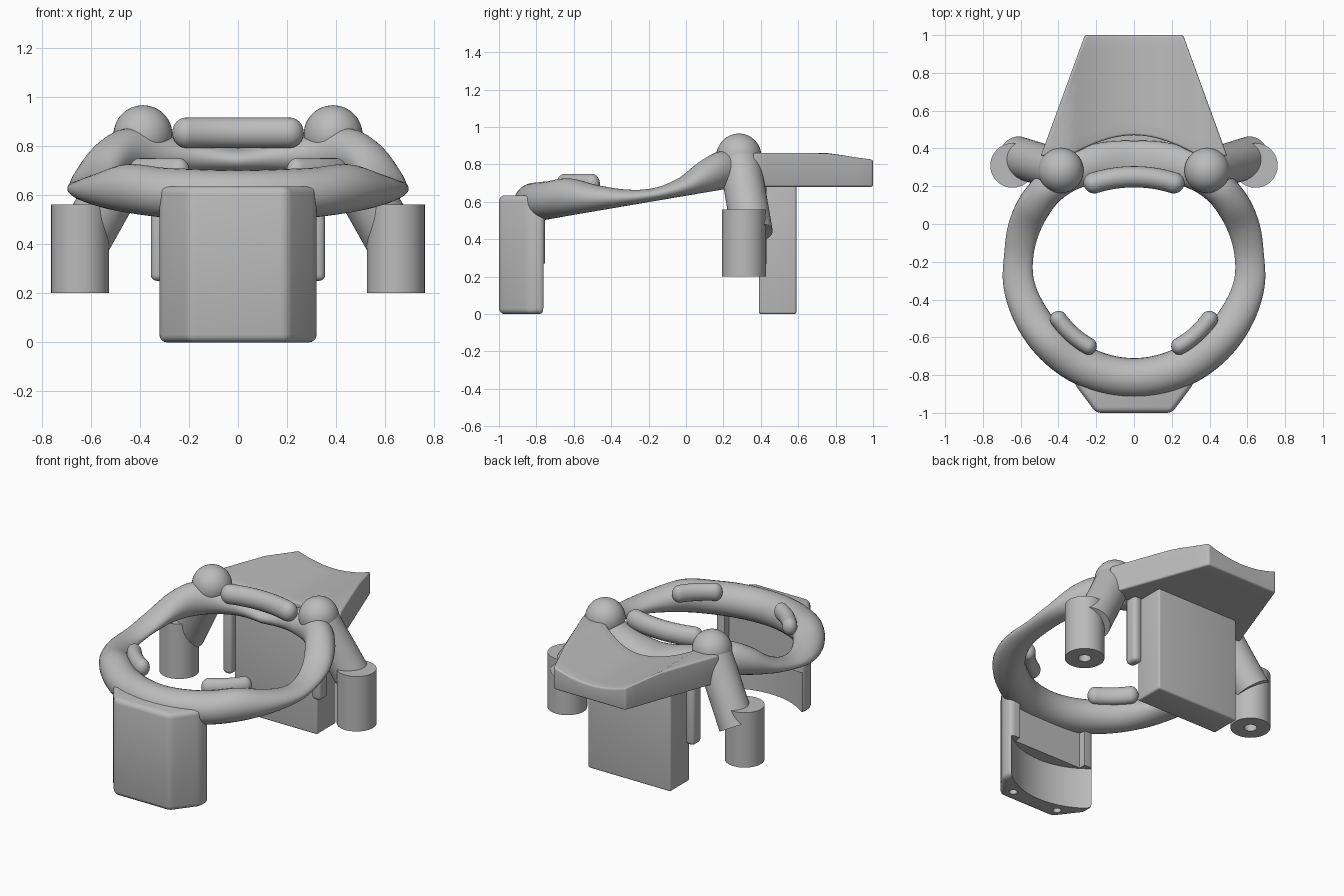
import bpy, bmesh
from math import sin, cos, pi, sqrt, radians
from mathutils import Vector

if "Cube" in bpy.data.objects:
    bpy.data.objects.remove(bpy.data.objects["Cube"])

grey = bpy.data.materials.new("plain grey")
grey.use_nodes = True
grey.diffuse_color = (0.5, 0.5, 0.5, 1)
grey.node_tree.nodes["Principled BSDF"].inputs["Base Color"].default_value = (0.5, 0.5, 0.5, 1)


def smooth(ob):
    bpy.ops.object.select_all(action="DESELECT")
    ob.select_set(True)
    bpy.context.view_layer.objects.active = ob
    bpy.ops.object.shade_smooth_by_angle(angle=radians(35))


def loft(name, sections, closed=False, bevel=0, min_angle=30):
    """Skin equal-length point loops; ends are capped unless closed."""
    bm = bmesh.new()
    rows = [[bm.verts.new(p) for p in s] for s in sections]
    n = len(rows[0])
    for a, b in zip(rows, rows[1:] + rows[:1] if closed else rows[1:]):
        for i in range(n):
            bm.faces.new((a[i], a[(i + 1) % n], b[(i + 1) % n], b[i]))
    if not closed:
        bm.faces.new(rows[0])
        bm.faces.new(rows[-1])
    bmesh.ops.recalc_face_normals(bm, faces=bm.faces)
    if bevel:
        sharp = [e for e in bm.edges if e.calc_face_angle(0) > radians(min_angle)]
        bmesh.ops.bevel(bm, geom=sharp, offset=bevel, segments=4, profile=0.5,
                        affect="EDGES", clamp_overlap=True)
    me = bpy.data.meshes.new(name)
    bm.to_mesh(me)
    bm.free()
    me.materials.append(grey)
    ob = bpy.data.objects.new(name, me)
    bpy.context.collection.objects.link(ob)
    smooth(ob)
    return ob


def prism(name, plan, z0, z1, bevel=0):
    return loft(name, [[(x, y, z) for x, y in plan] for z in (z0, z1)], bevel=bevel)


def rect(x0, x1, y0, y1):
    return [(x0, y0), (x1, y0), (x1, y1), (x0, y1)]


def disc(x, y, r, n=64):
    return [(x + r * cos(2 * pi * i / n), y + r * sin(2 * pi * i / n)) for i in range(n)]


def lathe(name, profile, base, axis=(0, 0, 1)):
    """Revolve (radius, height) points about an axis through base."""
    q = Vector(axis).to_track_quat("Z", "Y")
    return loft(name, [[Vector(base) + q @ Vector((x, y, h)) for x, y in disc(0, 0, r, 40)]
                       for r, h in profile])


def pad(name, cy, R, mid, half, z, r, rz):
    """Round-ended cushion bent along an arc about (0, cy)."""
    L, sections = R * half, []
    for i in range(1, 40):
        u = sin(pi / 2 * (i / 20 - 1))
        d = max(0, abs(u) * L - (L - r)) / r
        k = sqrt(max(1 - d * d, 0.001))
        a = mid + u * half
        sections.append([((R + x * k) * cos(a), cy + (R + x * k) * sin(a), z + y * k * rz / r)
                         for x, y in disc(0, 0, r, 24)])
    return loft(name, sections)


def carve(ob, cutters):
    for c in cutters:
        c.hide_render = True
        m = ob.modifiers.new("cut", "BOOLEAN")
        m.operation, m.solver, m.object = "DIFFERENCE", "EXACT", c
        bpy.context.view_layer.objects.active = ob
        bpy.ops.object.modifier_apply(modifier=m.name)
        bpy.data.objects.remove(c)
    smooth(ob)


# Head ring: angle, inner radius, outer radius, top height from front to back
RING_Y = -0.22
KEYS = [(-90, .49, .70, .70), (-60, .49, .70, .71), (-42, .50, .70, .725),
        (-25, .515, .70, .69), (-8, .535, .70, .665), (5, .535, .69, .675),
        (18, .53, .70, .73), (30, .525, .705, .82), (42, .52, .70, .87),
        (60, .49, .69, .84), (90, .44, .66, .79)]


def ring_shape(deg):
    """Smoothly blend the key sections."""
    i = max(j for j in range(len(KEYS) - 1) if KEYS[j][0] <= deg + 1e-6)
    p = [KEYS[min(max(i + j, 0), len(KEYS) - 1)] for j in (-1, 0, 1, 2)]
    t = (deg - p[1][0]) / (p[2][0] - p[1][0])
    out = []
    for c in (1, 2, 3):
        a, b, d, e = (k[c] for k in p)
        out.append(b + t / 2 * (d - a + t * (2 * a - 5 * b + 4 * d - e
                                             + t * (3 * (b - d) + e - a))))
    return out


sections = []
for i in range(120):
    deg = -90 + 3 * i
    ri, ro, top = ring_shape(deg if deg <= 90 else 180 - deg)
    a, mid = radians(deg), (ri + ro) / 2
    low = 0.5 + 0.17 * (RING_Y + mid * sin(a) + 0.78)
    loop = []
    for x, y in disc(0, 0, 1, 28):
        r = mid + (ro - ri) / 2 * x
        loop.append((r * cos(a), RING_Y + r * sin(a), (low + top) / 2 + (top - low) / 2 * y))
    sections.append(loop)
loft("head_ring", sections, closed=True)

# Cushions
pad("back_cushion", -0.45, 0.70, pi / 2, 0.386, 0.853, 0.056, 0.062)
for side, deg in (("left", -48), ("right", -132)):
    pad(side + "_front_cushion", RING_Y, 0.49, radians(deg), 0.31, 0.695, 0.045, 0.055)

# Rear shelf: tapered plate with a shallow channel and a curved front edge
sections = []
for i in range(33):
    u = i / 16 - 1
    y0 = 0.36 + 0.11 * max(0, 1 - (u * 0.49 / 0.34) ** 2)
    upper, lower = [], []
    for j in range(9):
        y = y0 + (1 - y0) * j / 8
        x = u * (0.49 - 0.365 * (y - 0.37))
        upper.append((x, y, 0.862 - 0.08 * max(0, 1 - (x / 0.34) ** 2)))
        lower.append((x, y, 0.68))
    sections.append(upper + lower[::-1])
loft("rear_shelf", sections, bevel=0.012, min_angle=40)

# Rear block with side rails
prism("rear_block", rect(-0.3, 0.3, 0.39, 0.59), 0, 0.72, bevel=0.012)

# Side supports
for side, s in (("left", 1), ("right", -1)):
    prism(side + "_rail", rect(s * 0.29, s * 0.355, 0.34, 0.43), 0.25, 0.72, bevel=0.025)
    ball = Vector((s * 0.387, 0.283, 0.845))
    lathe(side + "_ball", [(0.12 * sin(pi * i / 24), -0.12 * cos(pi * i / 24))
                           if 0 < i < 24 else (0.002, 0.12 * (i / 12 - 1)) for i in range(25)], ball)
    arm = Vector((s * 0.62, 0.355, 0.43)) - ball
    lathe(side + "_arm", [(0.11, 0), (0.11, arm.length)], ball, arm)
    lathe(side + "_socket", [(0.038, 0.32), (0.038, 0.2), (0.118, 0.2), (0.118, 0.56)],
          (s * 0.643, 0.31, 0))

# Front block: chamfered plan, hollowed at the back, two small holes below
plan = [(-0.2, -1), (0.2, -1), (0.32, -0.84), (0.32, -0.755), (-0.32, -0.755), (-0.32, -0.84)]
block = prism("front_block", plan, 0, 0.635, bevel=0.03)
carve(block, [prism("hollow_cutter", disc(0, -0.41, 0.47, 96), -0.1, 0.27),
              prism("recess_cutter", rect(-0.25, 0.25, -0.8, -0.6), 0.25, 0.7)]
      + [prism("hole_cutter", disc(x, -0.915, 0.025, 24), -0.1, 0.1) for x in (-0.17, 0.17)])
